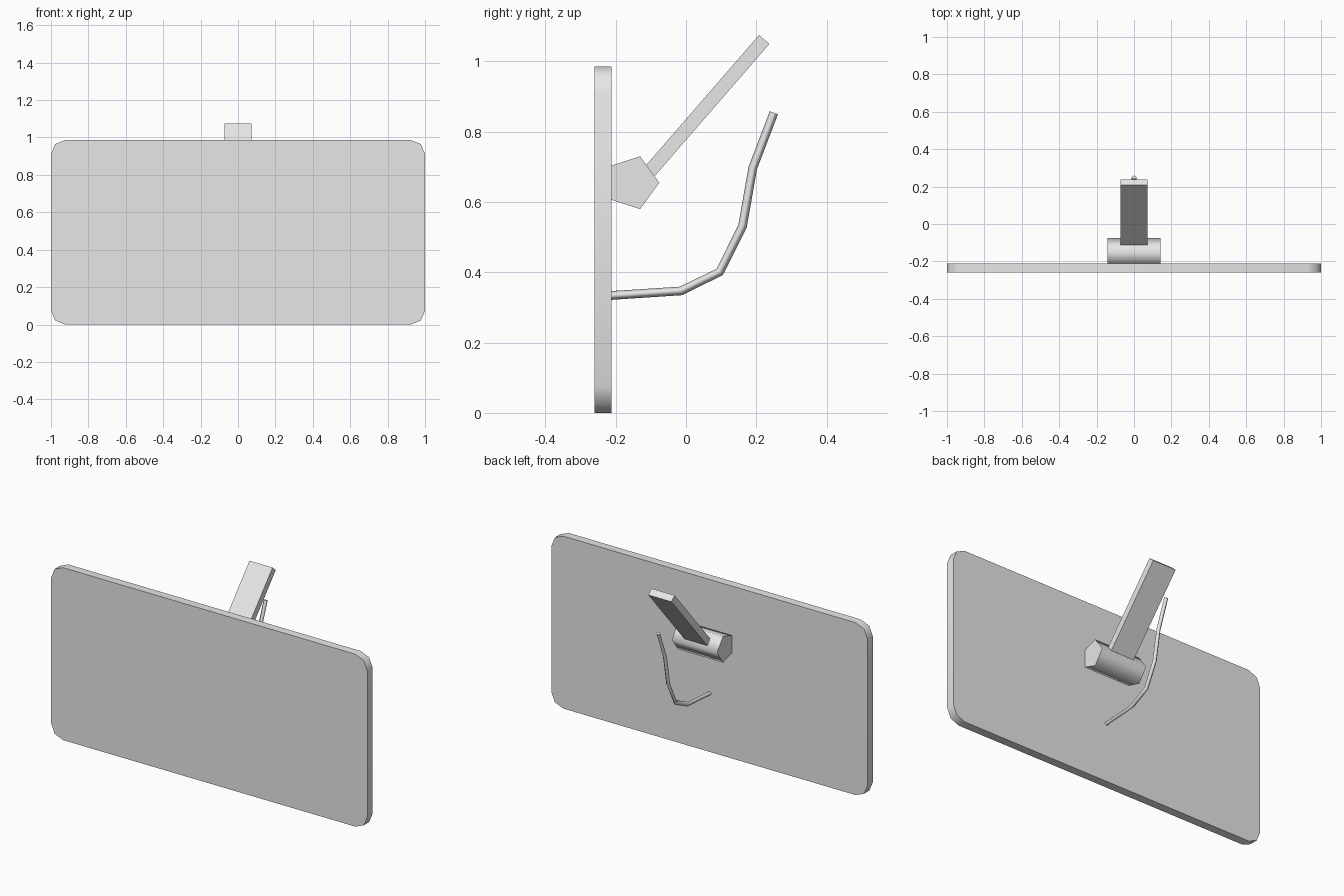
import bpy
import bmesh
from math import cos, sin, pi, radians
from mathutils import Vector

if "Cube" in bpy.data.objects:
    bpy.data.objects.remove(bpy.data.objects["Cube"], do_unlink=True)

grey = bpy.data.materials.new("light grey")
grey.use_nodes = True
grey.diffuse_color = (0.8, 0.8, 0.8, 1)
grey.node_tree.nodes["Principled BSDF"].inputs["Base Color"].default_value = (0.8, 0.8, 0.8, 1)


def loft(name, rings, smooth=True):
    """Join rings of points with side faces and close both ends with flat caps."""
    bm = bmesh.new()
    rows = [[bm.verts.new(p) for p in ring] for ring in rings]
    n = len(rows[0])
    for a, b in zip(rows, rows[1:]):
        for i in range(n):
            j = (i + 1) % n
            bm.faces.new((a[i], a[j], b[j], b[i])).smooth = smooth
    bm.faces.new(rows[0][::-1])
    bm.faces.new(rows[-1])
    bmesh.ops.recalc_face_normals(bm, faces=bm.faces)
    mesh = bpy.data.meshes.new(name)
    bm.to_mesh(mesh)
    bm.free()
    mesh.materials.append(grey)
    obj = bpy.data.objects.new(name, mesh)
    bpy.context.collection.objects.link(obj)
    return obj


# Wide panel with rounded corners
height, radius = 0.986, 0.075
outline = []
for k, (sx, top) in enumerate(((1, 1), (-1, 1), (-1, 0), (1, 0))):
    cx = sx * (1 - radius)
    cz = height - radius if top else radius
    for step in range(3):
        a = k * pi / 2 + step * pi / 4
        outline.append((cx + radius * cos(a), cz + radius * sin(a)))
loft("panel", [[(x, y, z) for x, z in outline] for y in (-0.26, -0.212)])

# Five-sided knuckle lying across the back of the panel
pentagon = [(-0.155 + 0.079 * cos(radians(72 * i)), 0.655 + 0.079 * sin(radians(72 * i)))
            for i in range(5)]
loft("knuckle", [[(x, y, z) for y, z in pentagon] for x in (-0.143, 0.143)])

# Flat arm leaning up and back from the knuckle
start, end = Vector((0, -0.125, 0.662)), Vector((0, 0.2225, 1.0625))
along = (end - start).normalized()
thick = Vector((0, along.z, -along.y)) * 0.0195
wide = Vector((0.073, 0, 0))
loft("arm", [[p + wide * u + thick * v for u, v in ((-1, -1), (1, -1), (1, 1), (-1, 1))]
             for p in (start, end)], smooth=False)

# Bent four-sided cable below the arm
path = [Vector((0, y, z)) for y, z in
        ((-0.215, 0.334), (-0.015, 0.347), (0.096, 0.401),
         (0.161, 0.532), (0.19, 0.697), (0.25, 0.854))]
rings = []
for i, p in enumerate(path):
    before = (p - path[i - 1]).normalized() if i else None
    after = (path[i + 1] - p).normalized() if i < len(path) - 1 else None
    tangent = ((before or after) + (after or before)).normalized()
    side = Vector((0.0125, 0, 0))
    up = Vector((0, -tangent.z, tangent.y)) * 0.0125
    rings.append([p + side, p + up, p - side, p - up])
loft("cable", rings)
